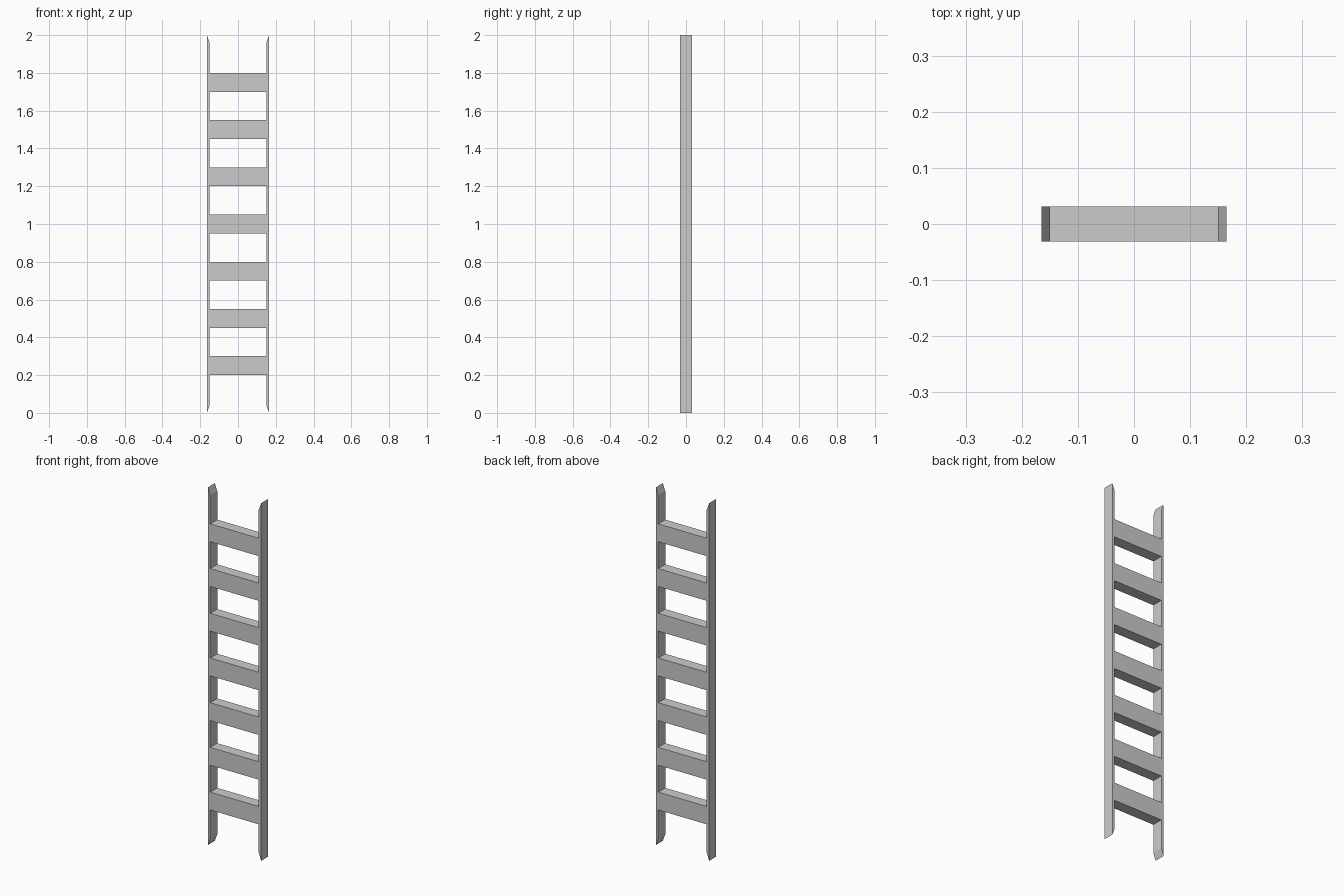
import bpy
import bmesh

if "Cube" in bpy.data.objects:
    bpy.data.objects.remove(bpy.data.objects["Cube"])

HALF_DEPTH = 0.031
INNER, OUTER = 0.15, 0.165
HEIGHT, SLOPE = 2.0, 0.04


def extrude_profile(name, points):
    """Extrude an x-z outline through the ladder depth."""
    bm = bmesh.new()
    face = bm.faces.new([bm.verts.new((x, -HALF_DEPTH, z)) for x, z in points])
    grown = bmesh.ops.extrude_face_region(bm, geom=[face])
    verts = [g for g in grown["geom"] if isinstance(g, bmesh.types.BMVert)]
    bmesh.ops.translate(bm, verts=verts, vec=(0, 2 * HALF_DEPTH, 0))
    bmesh.ops.recalc_face_normals(bm, faces=bm.faces)
    mesh = bpy.data.meshes.new(name)
    bm.to_mesh(mesh)
    bm.free()
    obj = bpy.data.objects.new(name, mesh)
    bpy.context.collection.objects.link(obj)
    return obj


# Side rails, ends cut at a slant toward the inside
for side, label in ((-1, "left"), (1, "right")):
    extrude_profile(f"{label}_rail", [
        (side * OUTER, 0), (side * INNER, SLOPE),
        (side * INNER, HEIGHT - SLOPE), (side * OUTER, HEIGHT)])

# Seven evenly spaced rungs, flush with the rails
for i in range(7):
    z = 0.25 + 0.25 * i
    extrude_profile(f"rung_{i + 1}", [
        (-INNER, z - 0.05), (INNER, z - 0.05),
        (INNER, z + 0.05), (-INNER, z + 0.05)])
